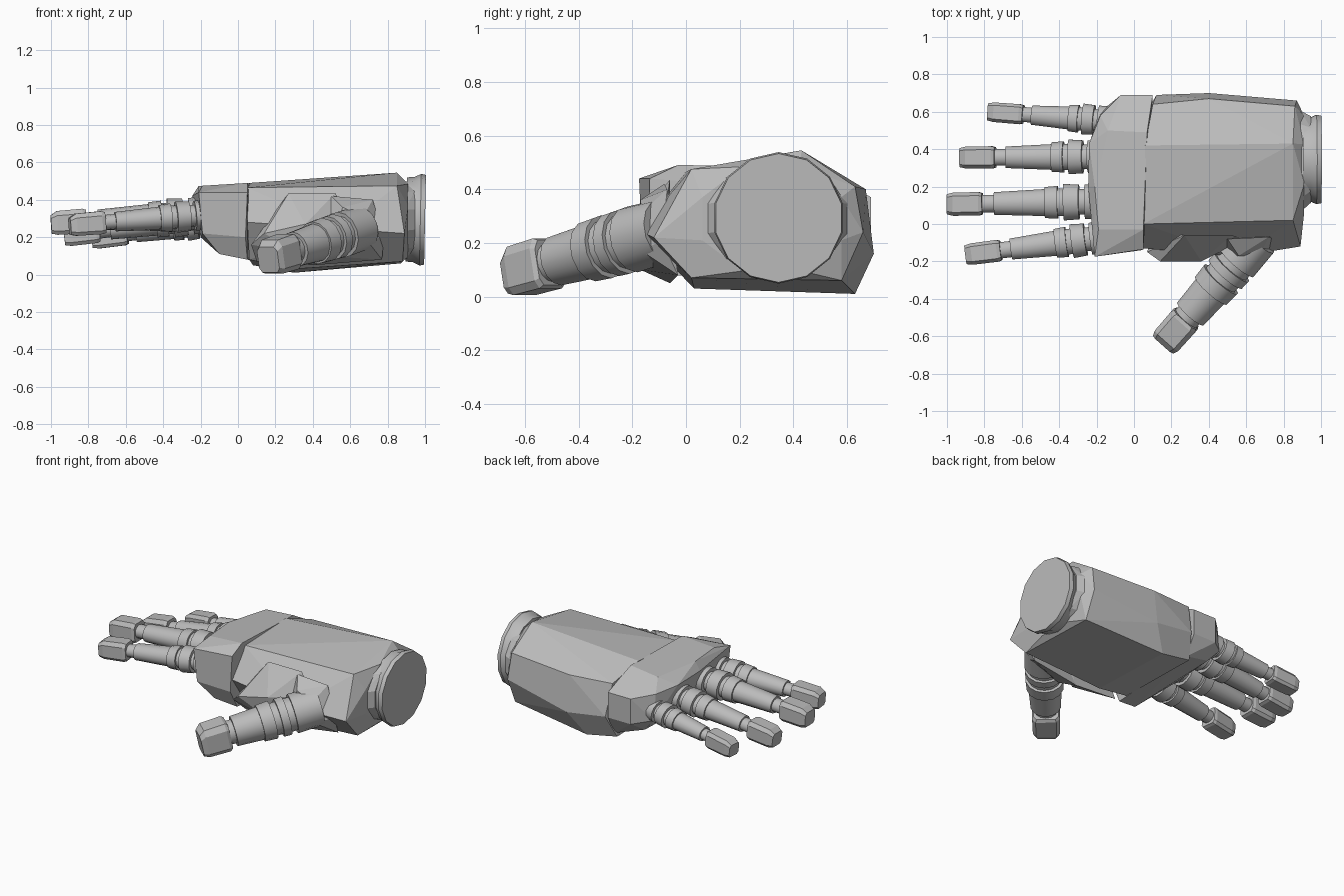
import bpy, bmesh, math
from mathutils import Vector, Matrix

if "Cube" in bpy.data.objects:
    bpy.data.objects.remove(bpy.data.objects["Cube"], do_unlink=True)

grey = bpy.data.materials.new("plain_grey")
grey.use_nodes = True
COLOR = (0.5, 0.5, 0.5, 1)
grey.diffuse_color = COLOR
grey.node_tree.nodes["Principled BSDF"].inputs["Base Color"].default_value = COLOR


def finish(name, bm, matrix=Matrix(), smooth=False):
    bmesh.ops.recalc_face_normals(bm, faces=bm.faces[:])
    mesh = bpy.data.meshes.new(name)
    bm.to_mesh(mesh)
    bm.free()
    mesh.transform(matrix)
    mesh.materials.append(grey)
    obj = bpy.data.objects.new(name, mesh)
    bpy.context.collection.objects.link(obj)
    if smooth:
        bpy.ops.object.select_all(action="DESELECT")
        obj.select_set(True)
        bpy.context.view_layer.objects.active = obj
        bpy.ops.object.shade_smooth_by_angle(angle=math.radians(32))


def hull(name, points, matrix=Matrix()):
    """Faceted shell wrapped round a few corner points."""
    bm = bmesh.new()
    for p in points:
        bm.verts.new(p)
    out = bmesh.ops.convex_hull(bm, input=bm.verts[:])
    loose = {g for g in out["geom_interior"] + out["geom_unused"]
             if isinstance(g, bmesh.types.BMVert)}
    bmesh.ops.delete(bm, geom=list(loose), context="VERTS")
    bmesh.ops.dissolve_limit(bm, angle_limit=math.radians(5),
                             verts=bm.verts[:], edges=bm.edges[:])
    finish(name, bm, matrix)


def lathe(name, profile, matrix, squash=1, sides=14):
    """Stepped round part along local x; profile is (distance, radius)."""
    bm = bmesh.new()
    rings = []
    for s, r in profile:
        rings.append([bm.verts.new((s, r * math.cos(a), r * squash * math.sin(a)))
                      for a in (2 * math.pi * (i + .5) / sides for i in range(sides))])
    for a, b in zip(rings, rings[1:]):
        for i in range(sides):
            j = (i + 1) % sides
            bm.faces.new((a[i], a[j], b[j], b[i]))
    bm.faces.new(rings[0])
    bm.faces.new(rings[-1])
    finish(name, bm, matrix, True)


def stepped(steps, length, r):
    """Turn (start, end, start radius, end radius) steps into a lathe profile."""
    return [p for a, b, ra, rb in steps for p in ((a * length, ra * r), (b * length, rb * r))]


def frame(start, end):
    x = (Vector(end) - Vector(start)).normalized()
    y = Vector((0, 0, 1)).cross(x).normalized()
    z = x.cross(y)
    rot = Matrix((x, y, z)).transposed().to_4x4()
    return Matrix.Translation(start) @ rot, (Vector(end) - Vector(start)).length


def ellipse(x, y, z, ry, rz, count):
    angles = (2 * math.pi * (i + .5) / count for i in range(count))
    return [(x, y + ry * math.cos(a), z + rz * math.sin(a)) for a in angles]


def fingertip(name, matrix, s0, length, w, h):
    """Chamfered block with a bevelled front."""
    pts = []
    for s, k, top in ((0, .9, .9), (.1, 1, 1), (.82, .98, .95), (1, .85, .62)):
        x = s0 + s * length
        for side in (-1, 1):
            pts += [(x, side * w * k, h * top * .6), (x, side * w * k, -h * k * .7),
                    (x, side * w * k * .7, h * top), (x, side * w * k * .75, -h * k)]
    hull(name, pts, matrix)


# Palm shell, with a chamfered wrist rim
palm = [(.05, 0, .465), (.06, .42, .49), (.85, .43, .545), (.85, .02, .475),
        (.05, -.13, .28), (.55, -.175, .245), (.89, -.12, .22),
        (.06, 0, .08), (.3, .03, .03), (.88, .02, .07),
        (.08, .62, .05), (.3, .63, .01), (.87, .58, .06),
        (.12, .69, .2), (.4, .7, .16), (.87, .66, .24),
        (.1, .64, .41), (.4, .67, .4), (.86, .63, .41)]
hull("palm", palm + ellipse(.91, .32, .29, .28, .21, 8))

# Knuckle block
hull("knuckle_block", [
    (-.19, -.03, .475), (-.21, .2, .475), (-.14, .5, .465), (.05, -.03, .49), (.07, .49, .485),
    (-.21, -.175, .44), (-.245, .2, .42), (-.24, .43, .41), (-.18, .58, .39), (.05, -.135, .44),
    (-.19, -.165, .22), (.04, -.14, .2), (-.07, .69, .37), (.1, .69, .37),
    (-.07, .69, .2), (.1, .69, .2), (-.18, .6, .22), (-.2, .2, .2),
    (-.1, -.11, .11), (.05, -.08, .08), (-.1, .58, .13), (.1, .62, .07)])

# Thumb housing and socket on the front of the palm
hull("thumb_housing", [
    (.27, -.06, .435), (.52, -.06, .435), (.36, -.2, .27), (.14, -.2, .22),
    (.07, -.15, .16), (.35, -.17, .11), (.1, -.06, .07), (.42, -.06, .05), (.6, -.08, .3)])
hull("thumb_socket", [
    (.5, -.08, .42), (.72, -.07, .4), (.78, -.09, .21), (.77, -.03, .08),
    (.4, -.06, .05), (.56, -.17, .36), (.67, -.17, .31), (.7, -.165, .17), (.46, -.17, .1)])

# Wrist neck and the cuff flaring towards its cut end
hull("wrist_neck", ellipse(.89, .335, .29, .28, .215, 12) + ellipse(.945, .345, .295, .24, .21, 12))
cuff, _ = frame((.9, .345, .295), (1, .345, .293))
lathe("wrist_cuff", [(0, .225), (.04, .228), (.075, .245), (.1, .24)], cuff)

# Fingers: start, end and greatest radius
STEPS = [(0, .13, .95, .95), (.13, .18, .7, .7), (.18, .31, .95, 1), (.31, .36, .75, .75),
         (.36, .47, .9, .85), (.47, .9, .74, .62), (.9, 1.05, .48, .48)]
FINGERS = {"index": ((-.16, -.07, .32), (-.9, -.165, .265), .093),
           "middle": ((-.18, .12, .33), (-1, .105, .275), .1),
           "ring": ((-.17, .36, .305), (-.93, .355, .21), .095),
           "little": ((-.13, .55, .275), (-.78, .6, .19), .085)}
for name, (start, end, r) in FINGERS.items():
    mat, length = frame(start, end)
    body = length - .19
    lathe(name + "_finger", stepped(STEPS, body, r), mat, .9)
    fingertip(name + "_fingertip", mat, body, .19, r * .63, r * .66)

# Thumb
THUMB = [(-.06, .11, .12, .125), (.11, .15, .105, .105), (.15, .2, .122, .12),
         (.2, .24, .102, .102), (.24, .32, .12, .115), (.32, .49, .104, .095),
         (.49, .56, .075, .075)]
mat, length = frame((.62, -.12, .235), (.16, -.64, .09))
lathe("thumb", stepped(THUMB, 1, 1), mat)
fingertip("thumb_tip", mat, .525, length - .525, .085, .095)
